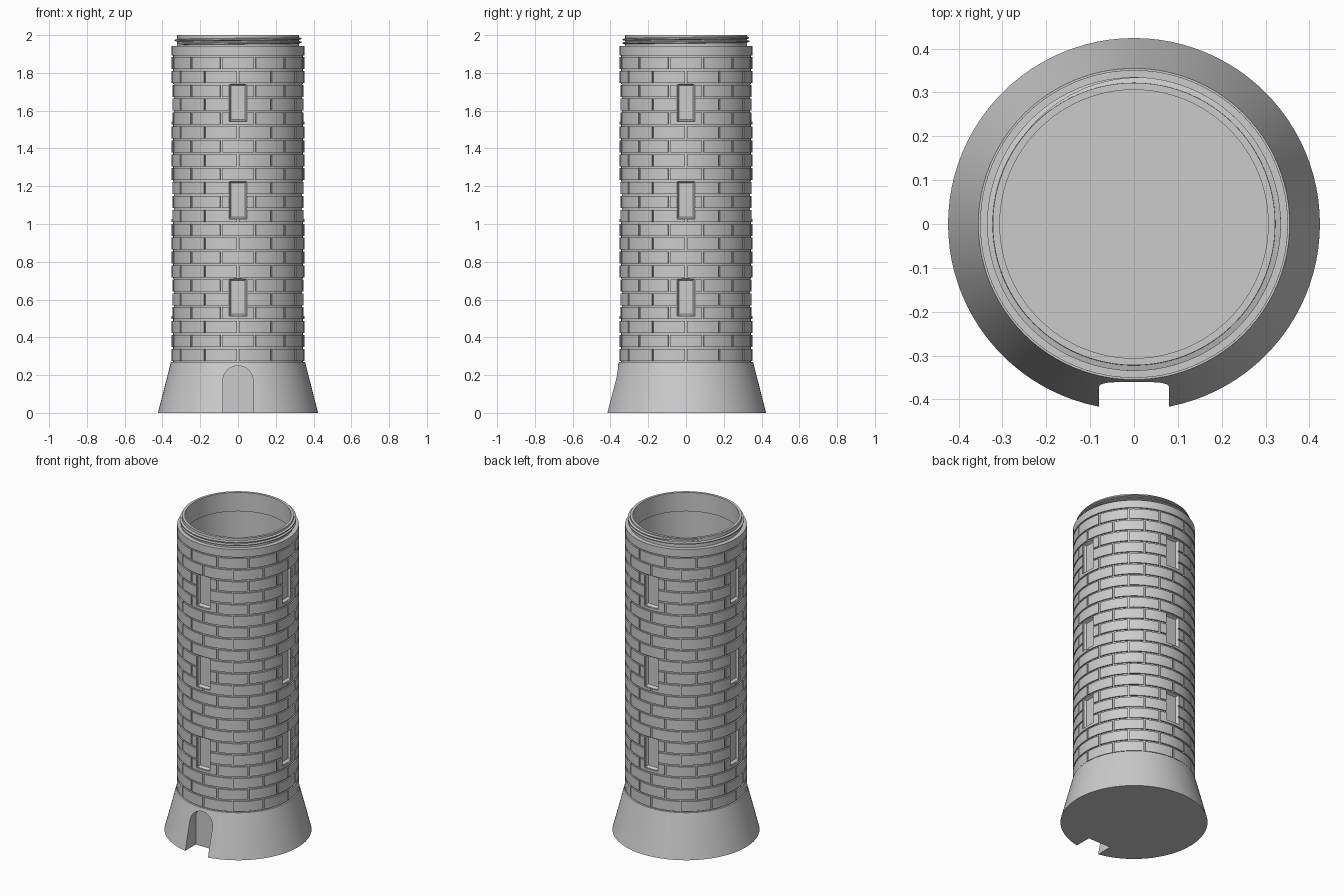
import bpy, bmesh, math
from math import sin, cos, pi, radians

if "Cube" in bpy.data.objects:
    bpy.data.objects.remove(bpy.data.objects["Cube"])

stone = bpy.data.materials.new("grey_stone")
stone.diffuse_color = (0.6, 0.6, 0.6, 1)
stone.use_nodes = True
stone.node_tree.nodes["Principled BSDF"].inputs["Base Color"].default_value = stone.diffuse_color


def finish(bm, name, hidden=False):
    bmesh.ops.recalc_face_normals(bm, faces=bm.faces)
    me = bpy.data.meshes.new(name)
    bm.to_mesh(me)
    bm.free()
    me.materials.append(stone)
    ob = bpy.data.objects.new(name, me)
    bpy.context.collection.objects.link(ob)
    ob.hide_render = hidden
    return ob


def activate(ob):
    bpy.ops.object.select_all(action='DESELECT')
    ob.select_set(True)
    bpy.context.view_layer.objects.active = ob


def smooth(ob):
    activate(ob)
    bpy.ops.object.shade_smooth_by_angle(angle=radians(30))


def lathe(name, profile, n=96):
    # revolve an open (r, z) profile and cap both ends
    bm = bmesh.new()
    rings = [[bm.verts.new((r * cos(2 * pi * i / n), r * sin(2 * pi * i / n), z))
              for i in range(n)] for r, z in profile]
    for a, b in zip(rings, rings[1:]):
        for i in range(n):
            j = (i + 1) % n
            bm.faces.new((a[i], a[j], b[j], b[i]))
    bm.faces.new(rings[0])
    bm.faces.new(rings[-1])
    return finish(bm, name)


def loft(bm, loops):
    # closed solid through a list of equal-length loops of points
    vs = [[bm.verts.new(p) for p in l] for l in loops]
    n = len(vs[0])
    for a, b in zip(vs, vs[1:]):
        for i in range(n):
            j = (i + 1) % n
            bm.faces.new((a[i], a[j], b[j], b[i]))
    bm.faces.new(vs[0])
    bm.faces.new(vs[-1])


# layout of the courses
Z0, ROW, ROWS = 0.27, 0.0736, 22
R_CORE, R_BRICK = 0.343, 0.351
WINDOW_ROWS = (3, 10, 17)
GAP = 0.005

# tower body: flared foot, wall core, plain top band, neck and hollow inside
body = lathe("tower_body", [
    (0.424, 0), (0.355, Z0), (R_CORE, Z0), (R_CORE, 1.893), (0.351, 1.893),
    (0.351, 1.942), (0.324, 1.942), (0.322, 2.0), (0.306, 2.0),
    (0.306, 1.88), (0.315, 1.88), (0.315, 0.29)])

# cutter: arched doorway and tapered window recesses
bm = bmesh.new()
arch = [(-0.08, -0.1), (0.08, -0.1)] + [
    (0.08 * cos(pi * i / 20), 0.17 + 0.08 * sin(pi * i / 20)) for i in range(21)]
loft(bm, [[(x, y, z) for x, z in arch] for y in (-0.5, -0.31)])
for k in WINDOW_ROWS:
    zb, zt = Z0 + k * ROW + 0.022, Z0 + (k + 3) * ROW
    for q in range(4):
        c, s = cos(q * pi / 2), sin(q * pi / 2)
        loops = []
        for y, d in ((-0.37, 0), (-0.345, 0), (-0.326, 0.01)):
            w = 0.047 - d
            pts = [(-w, zb + d), (w, zb + d), (w, zt - d), (-w, zt - d)]
            loops.append([(x * c - y * s, x * s + y * c, z) for x, z in pts])
        loft(bm, loops)
cutter = finish(bm, "opening_cutter", True)
mod = body.modifiers.new("openings", 'BOOLEAN')
mod.operation = 'DIFFERENCE'
mod.solver = 'EXACT'
mod.object = cutter
activate(body)
bpy.ops.object.modifier_apply(modifier=mod.name)
bpy.data.objects.remove(cutter)
smooth(body)

# bricks: curved blocks in running bond, trimmed round the windows
bm = bmesh.new()


def brick(a0, a1, z0, z1):
    if a1 - a0 < 0.02:
        return
    n = max(2, round((a1 - a0) / radians(3.75)))
    loops = []
    for i in range(n + 1):
        a = a0 + (a1 - a0) * i / n
        loops.append([(r * cos(a), r * sin(a), z) for r, z in
                      ((0.338, z0), (R_BRICK, z0), (R_BRICK, z1), (0.338, z1))])
    loft(bm, loops)


STEP = radians(30)
TRIM = math.asin(0.047 / 0.35)
for k in range(ROWS):
    z0, z1 = Z0 + k * ROW + GAP, Z0 + (k + 1) * ROW - GAP
    first = next((w for w in WINDOW_ROWS if w <= k < w + 3), None)
    for b in range(12):
        lo = b * STEP + (0 if k % 2 == 0 else STEP / 2)
        a0, a1 = lo + GAP / 0.35, lo + STEP - GAP / 0.35
        pieces = [(a0, a1)]
        if first is not None:
            for q in range(5):
                m = q * pi / 2
                new = []
                for p, r in pieces:
                    if r <= m - TRIM or p >= m + TRIM:
                        new.append((p, r))
                        continue
                    new += [(p, m - TRIM), (m + TRIM, r)]
                    if k == first:  # sill strip under the window
                        brick(max(p, m - TRIM), min(r, m + TRIM), z0, z0 + 0.016)
                pieces = new
        for p, r in pieces:
            brick(p, r, z0, z1)
smooth(finish(bm, "wall_bricks"))

# screw thread round the neck
bm = bmesh.new()
loops = []
N, TURNS = 180, 1.9
for i in range(N + 1):
    t = i / N
    a = pi + 2 * pi * TURNS * t
    z = 1.953 + 0.036 * t
    h = 0.013 * min(1, 12 * t, 12 * (1 - t)) + 0.001
    loops.append([(r * cos(a), r * sin(a), z + dz) for r, dz in
                  ((0.319, -0.008), (0.321 + h, -0.003), (0.321 + h, 0.003), (0.319, 0.008))])
loft(bm, loops)
smooth(finish(bm, "neck_thread"))
